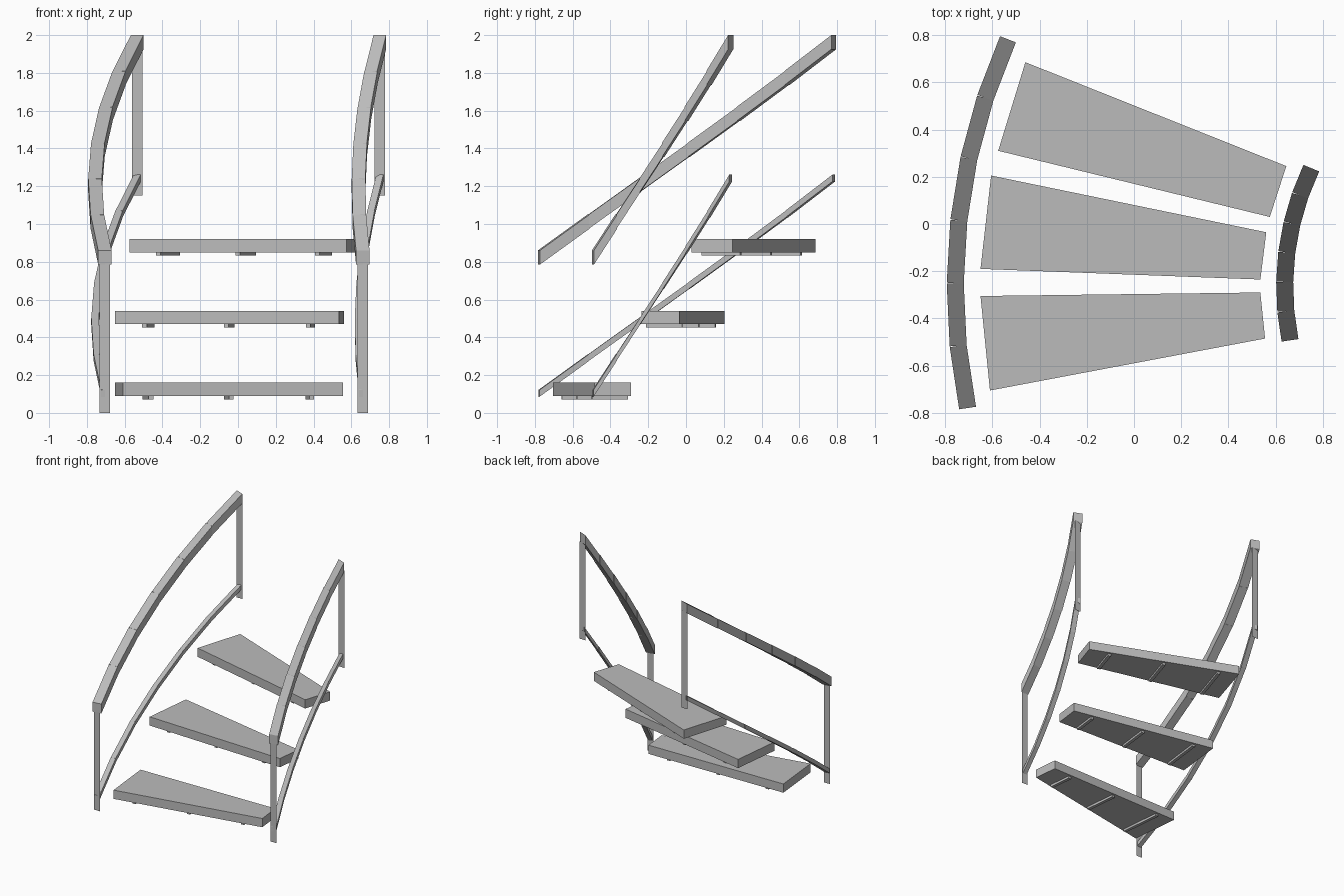
import bpy
from math import sin, cos, radians
from mathutils import Vector

cube = bpy.data.objects.get("Cube")
if cube:
    bpy.data.objects.remove(cube, do_unlink=True)

grey = bpy.data.materials.new("plain grey")
grey.use_nodes = True
colour = (0.5, 0.5, 0.5, 1)
grey.diffuse_color = colour
grey.node_tree.nodes["Principled BSDF"].inputs["Base Color"].default_value = colour


def make_object(name, verts, faces):
    mesh = bpy.data.meshes.new(name)
    mesh.from_pydata(verts, [], faces)
    mesh.materials.append(grey)
    obj = bpy.data.objects.new(name, mesh)
    bpy.context.collection.objects.link(obj)


def prism(corners, height, verts, faces):
    """Extrude a counter-clockwise outline of 3D corners straight up."""
    n, k = len(corners), len(verts)
    verts += [Vector(c) for c in corners]
    verts += [Vector(c) + Vector((0, 0, height)) for c in corners]
    faces.append([k + i for i in reversed(range(n))])
    faces.append([k + n + i for i in range(n)])
    for i in range(n):
        j = (i + 1) % n
        faces.append([k + i, k + j, k + n + j, k + n + i])


# Shared curve of the staircase
CENTRE = Vector((1.805, -0.264, 0))
RISE = 1.14
SEGMENTS = 6


def arc_point(radius, start, end, t, z):
    a = radians(start + (end - start) * t)
    return CENTRE + Vector((-radius * cos(a), radius * sin(a), z + RISE * t))


def rail(name, radius, start, end, z, width, height):
    """A curved rail of straight rising segments with upright ends."""
    verts, faces = [], []
    for i in range(SEGMENTS):
        a = arc_point(radius, start, end, i / SEGMENTS, z)
        b = arc_point(radius, start, end, (i + 1) / SEGMENTS, z)
        d = b - a
        side = Vector((d.y, -d.x, 0)).normalized() * width / 2
        prism([a - side, a + side, b + side, b - side], height, verts, faces)
    make_object(name, verts, faces)


def post(name, p, z0, z1):
    """A flat upright strip facing the front."""
    w = 0.0275
    make_object(name, [(p.x - w, p.y, z0), (p.x + w, p.y, z0),
                       (p.x + w, p.y, z1), (p.x - w, p.y, z1)], [(0, 1, 2, 3)])


# Handrails, lower rails and posts on both sides
for side, radius, start, end in (("right", 2.562, -11.6, 24.1),
                                 ("left", 1.167, -11.3, 25.4)):
    rail(side + "_handrail", radius, start, end, 0.785, 0.072, 0.075)
    rail(side + "_lower_rail", radius, start, end, 0.085, 0.04, 0.036)
    post(side + "_front_post", arc_point(radius, start, end, 0, 0), 0, 0.79)
    post(side + "_back_post", arc_point(radius, start, end, 1, 0), 1.15, 1.93)

# Tapered treads: front wide, front narrow, back narrow, back wide corner
treads = {
    "bottom": (0.09, (-0.61, -0.705), (0.555, -0.485), (0.535, -0.29), (-0.65, -0.305)),
    "middle": (0.47, (-0.65, -0.19), (0.535, -0.235), (0.56, -0.035), (-0.605, 0.205)),
    "top": (0.85, (-0.575, 0.31), (0.575, 0.03), (0.645, 0.245), (-0.46, 0.685)),
}
for name, (z, *outline) in treads.items():
    corners = [Vector((x, y, z)) for x, y in outline]
    verts, faces = [], []
    prism(corners, 0.07, verts, faces)
    make_object(name + "_tread", verts, faces)

    # Three thin cleats under each tread
    verts, faces = [], []
    fw, fn, bn, bw = corners
    along = ((fn + bn) - (fw + bw)).normalized()
    across = Vector((-along.y, along.x, 0))
    for t in (0.13, 0.495, 0.86):
        front, back = fw.lerp(fn, t), bw.lerp(bn, t)
        mid = (front + back) / 2 - Vector((0, 0, 0.018))
        u = along * 0.0125
        v = across * ((back - front).length - 0.035) / 2
        prism([mid - u - v, mid + u - v, mid + u + v, mid - u + v], 0.018, verts, faces)
    make_object(name + "_tread_cleats", verts, faces)
